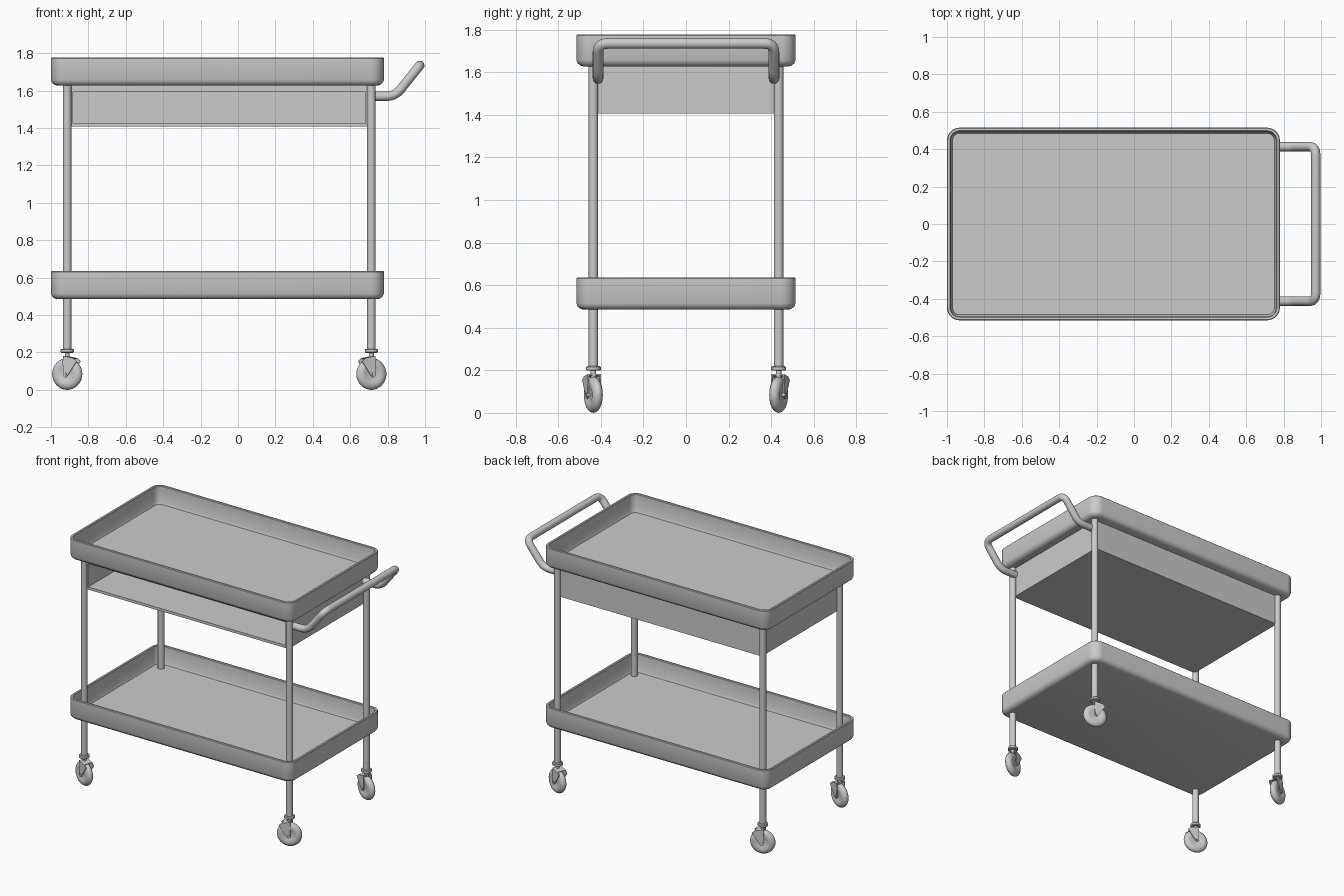
import bpy, bmesh, math
from mathutils import Matrix, Vector

if "Cube" in bpy.data.objects:
    bpy.data.objects.remove(bpy.data.objects["Cube"])

LEG_X, LEG_Y, CX = 0.813, 0.435, -0.1


def finish(name, bm, angle=35):
    bmesh.ops.recalc_face_normals(bm, faces=bm.faces)
    me = bpy.data.meshes.new(name)
    bm.to_mesh(me)
    bm.free()
    ob = bpy.data.objects.new(name, me)
    bpy.context.collection.objects.link(ob)
    bpy.ops.object.select_all(action='DESELECT')
    ob.select_set(True)
    bpy.context.view_layer.objects.active = ob
    bpy.ops.object.shade_smooth_by_angle(angle=math.radians(angle))
    return ob


def bridge(bm, a, b):
    n = len(a)
    for i in range(n):
        j = (i + 1) % n
        bm.faces.new((a[i], a[j], b[j], b[i]))


def tray(name, z0, z1):
    # rounded-rectangle rings following a (inset, height) wall profile
    cx, hx, hy, rad = -0.11, 0.89, 0.515, 0.068
    profile = [(0.034, z0), (0.019, z0 + 0.004), (0.007, z0 + 0.014), (0, z0 + 0.03),
               (0, z1 - 0.004), (0.004, z1), (0.016, z1), (0.02, z1 - 0.004),
               (0.022, z0 + 0.04), (0.03, z0 + 0.022)]
    bm = bmesh.new()
    rings = []
    for d, z in profile:
        ring = []
        for k, (sx, sy) in enumerate([(1, 1), (-1, 1), (-1, -1), (1, -1)]):
            for i in range(9):
                a = math.radians(90 * k + 90 * i / 8)
                ring.append(bm.verts.new((cx + sx * (hx - rad) + (rad - d) * math.cos(a),
                                          sy * (hy - rad) + (rad - d) * math.sin(a), z)))
        rings.append(ring)
    for a, b in zip(rings, rings[1:]):
        bridge(bm, a, b)
    bm.faces.new(rings[0])
    bm.faces.new(rings[-1])
    return finish(name, bm)


def lathe(name, profile, mat, seg=32):
    # revolve an (r, z) profile around z
    bm = bmesh.new()
    rings = [[bm.verts.new((r * math.cos(2 * math.pi * i / seg),
                            r * math.sin(2 * math.pi * i / seg), z)) for i in range(seg)]
             for r, z in profile]
    for a, b in zip(rings, rings[1:]):
        bridge(bm, a, b)
    bm.faces.new(rings[0])
    bm.faces.new(rings[-1])
    bm.transform(mat)
    return finish(name, bm)


def fork(name, mat):
    # two side plates joined by a bridge over the wheel
    side = [(-0.064, 0.153), (-0.045, 0.17), (0.012, 0.182), (0.014, 0.15),
            (0.012, 0.075), (0, 0.066), (-0.012, 0.075)]
    bm = bmesh.new()

    def plate(pts, y0, y1):
        a = [bm.verts.new((x, y0, z)) for x, z in pts]
        b = [bm.verts.new((x, y1, z)) for x, z in pts]
        bridge(bm, a, b)
        bm.faces.new(a)
        bm.faces.new(b)
    plate(side, 0.027, 0.033)
    plate(side, -0.033, -0.027)
    plate([(-0.045, 0.17), (0.012, 0.182), (0.012, 0.175), (-0.043, 0.1715 - 0.006)], -0.027, 0.027)
    bm.transform(mat)
    return finish(name, bm)


# Trays
tray("top_tray", 1.627, 1.777)
tray("lower_tray", 0.485, 0.635)

# Open-fronted compartment under the top tray
bm = bmesh.new()
ends = []
for x0, x1, z0, z1, y in [(-0.905, 0.705, 1.407, 1.632, 0.435), (-0.905, 0.705, 1.407, 1.632, -0.435),
                          (-0.882, 0.682, 1.426, 1.592, -0.435), (-0.882, 0.682, 1.426, 1.592, 0.417)]:
    ends.append([bm.verts.new((x, y, z)) for x, z in [(x0, z0), (x1, z0), (x1, z1), (x0, z1)]])
for a, b in zip(ends, ends[1:]):
    bridge(bm, a, b)
bm.faces.new(ends[0])
bm.faces.new(ends[-1])
finish("open_compartment", bm)

# Legs and casters, mirrored to the four corners
wheel_profile = [(0.012, -0.018), (0.026, -0.018), (0.036, -0.021), (0.052, -0.025), (0.066, -0.023),
                 (0.077, -0.016), (0.083, -0.008), (0.085, 0)]
wheel_profile += [(r, -z) for r, z in wheel_profile[-2::-1]]
for sx, sn in [(1, "right"), (-1, "left")]:
    for sy, fn in [(-1, "front"), (1, "back")]:
        tag = f"{fn}_{sn}"
        pos = Matrix.Translation((CX + sx * LEG_X, sy * LEG_Y, 0))
        lathe(tag + "_leg", [(0.0225, 0.2), (0.0225, 1.64)], pos, 24)
        lathe(tag + "_collar", [(0.013, 0.165), (0.013, 0.198), (0.03, 0.198), (0.035, 0.202),
                                (0.035, 0.215), (0.03, 0.22), (0.02, 0.22)], pos, 24)
        flip = Matrix.Diagonal((sx, -sy, 1, 1))
        yaw = pos @ flip @ Matrix.Rotation(math.radians(20), 4, 'Z')
        hub = yaw @ Matrix.Translation((0, 0, 0.085)) @ Matrix.Rotation(math.pi / 2, 4, 'X')
        lathe(tag + "_wheel", wheel_profile, hub)
        lathe(tag + "_axle", [(0.008, -0.037), (0.008, 0.037)], hub, 12)
        fork(tag + "_fork", yaw)

# Push handle: swept tube with rounded bends
corners = [Vector(p) for p in [(0.71, -0.413, 1.57), (0.84, -0.413, 1.57), (0.972, -0.413, 1.735),
                               (0.972, 0.413, 1.735), (0.84, 0.413, 1.57), (0.71, 0.413, 1.57)]]
path = [corners[0]]
for p, c, n in zip(corners, corners[1:], corners[2:]):
    a, b = c + (p - c).normalized() * 0.05, c + (n - c).normalized() * 0.05
    for i in range(9):
        t = i / 8
        path.append(a * (1 - t) ** 2 + c * 2 * t * (1 - t) + b * t * t)
path.append(corners[-1])
cu = bpy.data.curves.new("push_handle", 'CURVE')
cu.dimensions = '3D'
cu.bevel_depth = 0.025
cu.bevel_resolution = 6
cu.use_fill_caps = True
sp = cu.splines.new('POLY')
sp.points.add(len(path) - 1)
for pt, p in zip(sp.points, path):
    pt.co = (*p, 1)
sp.use_smooth = True
bpy.context.collection.objects.link(bpy.data.objects.new("push_handle", cu))
